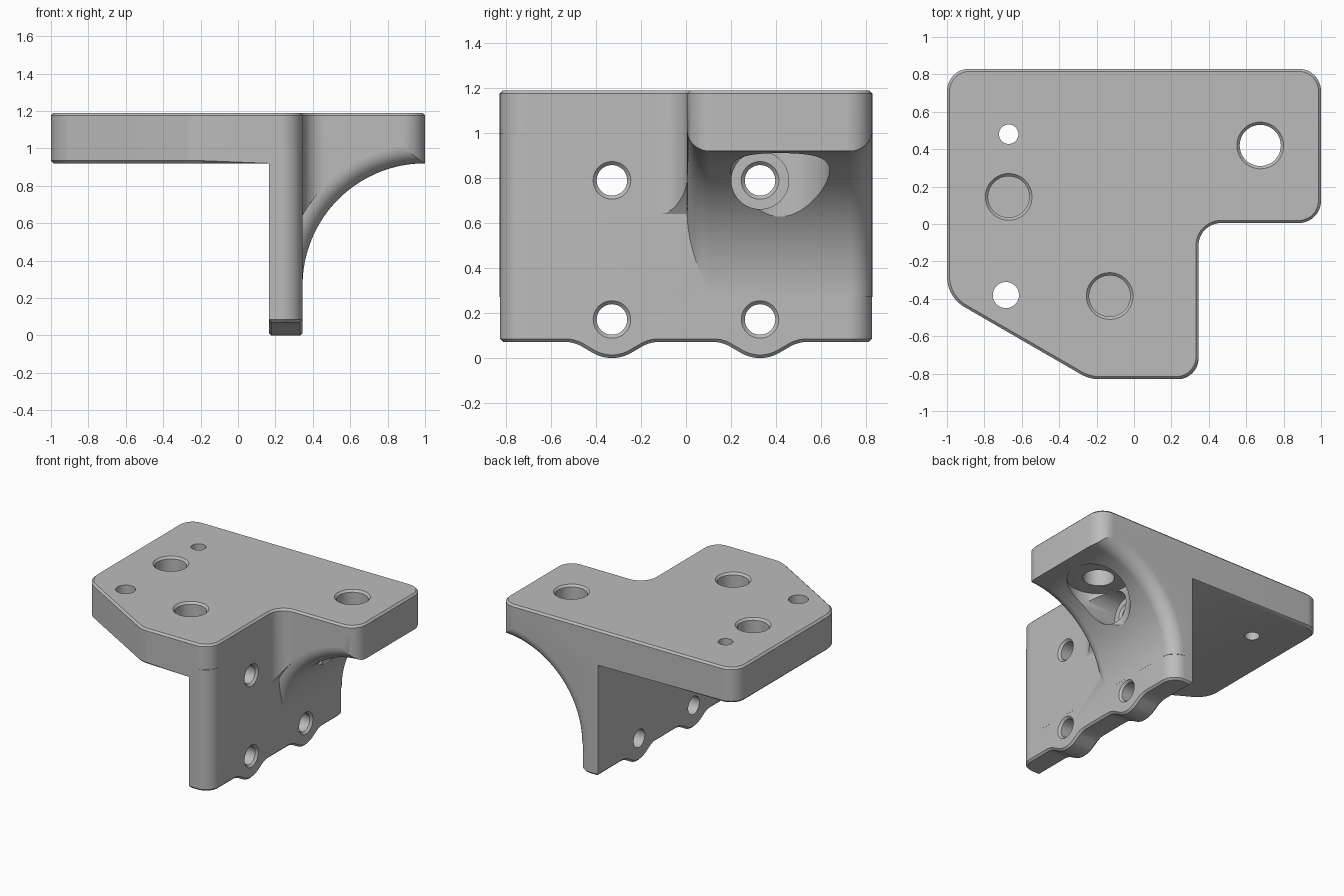
import bpy, bmesh, math
from mathutils import Matrix, Vector

cube = bpy.data.objects.get("Cube")
if cube:
    bpy.data.objects.remove(cube)

grey = bpy.data.materials.new("plain_grey")
grey.use_nodes = True
grey.diffuse_color = (0.5, 0.5, 0.5, 1)
grey.node_tree.nodes["Principled BSDF"].inputs["Base Color"].default_value = (0.5, 0.5, 0.5, 1)

TOP, UNDER = 1.19, 0.92          # plate heights
WALL_IN, WALL_OUT = 0.165, 0.345  # wall faces in x
HALF, ARM = 0.83, 0.005           # half depth, front edge of the arm
CHAMFER = 0.014
AXIS_Y = Matrix.Rotation(-math.pi / 2, 4, 'X')   # local z becomes +y
AXIS_X = Matrix.Rotation(math.pi / 2, 4, 'Y')    # local z becomes +x


def rounded(corners, steps=12):
    """Polygon with a fillet of its own radius at each (x, y, r) corner."""
    out = []
    for i, (x, y, r) in enumerate(corners):
        p = Vector((x, y))
        a = (Vector(corners[i - 1][:2]) - p).normalized()
        b = (Vector(corners[(i + 1) % len(corners)][:2]) - p).normalized()
        if r == 0:
            out.append(p)
            continue
        half = a.angle(b) / 2
        centre = p + (a + b).normalized() * r / math.sin(half)
        start = p + a * r / math.tan(half) - centre
        end = p + b * r / math.tan(half) - centre
        sweep = start.angle(end)
        for k in range(steps + 1):
            t = k / steps
            out.append(centre + (start * math.sin((1 - t) * sweep)
                                 + end * math.sin(t * sweep)) / math.sin(sweep))
    return out


def finish(name, bm):
    bmesh.ops.recalc_face_normals(bm, faces=bm.faces)
    mesh = bpy.data.meshes.new(name)
    bm.to_mesh(mesh)
    bm.free()
    mesh.materials.append(grey)
    ob = bpy.data.objects.new(name, mesh)
    bpy.context.collection.objects.link(ob)
    return ob


def prism(points, low, high, place):
    bm = bmesh.new()
    face = bm.faces.new([bm.verts.new(place(u, v, low)) for u, v in points])
    top = bmesh.ops.extrude_face_region(bm, geom=[face])['geom']
    step = Vector(place(0, 0, high)) - Vector(place(0, 0, low))
    bmesh.ops.translate(bm, verts=[g for g in top if isinstance(g, bmesh.types.BMVert)], vec=step)
    bmesh.ops.recalc_face_normals(bm, faces=bm.faces)
    return bm


def bevel(bm, test, size, segments=1):
    edges = [e for e in bm.edges if test(e, *[v.co for v in e.verts])]
    bmesh.ops.bevel(bm, geom=edges, offset=size, offset_type='OFFSET',
                    segments=segments, profile=0.5, affect='EDGES')


def lathe(name, profile, matrix, sides=48):
    """Closed turned solid from (radius, height) pairs."""
    bm = bmesh.new()
    rings = [[bm.verts.new((r * math.cos(2 * math.pi * k / sides),
                            r * math.sin(2 * math.pi * k / sides), h))
              for k in range(sides)] for r, h in profile]
    for a, b in zip(rings, rings[1:]):
        for k in range(sides):
            n = (k + 1) % sides
            bm.faces.new((a[k], a[n], b[n], b[k]))
    bm.faces.new(rings[0])
    bm.faces.new(rings[-1])
    bm.transform(matrix)
    return finish(name, bm)


def combine(target, other, operation):
    mod = target.modifiers.new(operation.lower(), 'BOOLEAN')
    mod.operation, mod.solver, mod.object = operation, 'EXACT', other
    bpy.context.view_layer.objects.active = target
    bpy.ops.object.modifier_apply(modifier=mod.name)
    bpy.data.objects.remove(other)


# Plate and gusset block, cut from one outline
outline = rounded([(-1, HALF, .12), (-1, -.39, .19), (-.238, -HALF, .2),
                   (WALL_OUT, -HALF, .12), (WALL_OUT, ARM, .12),
                   (1, ARM, .12), (1, HALF, .12)])
bm = prism(outline, 0.27, TOP, lambda u, v, w: (u, v, w))
bevel(bm, lambda e, a, b: min(a.z, b.z) > TOP - .001, CHAMFER)
bracket = finish("bracket", bm)

# Clear the space below the plate on the inner side of the wall
space = [(-2, -2), (WALL_IN, -2), (WALL_IN, 2), (-2, 2)]
combine(bracket, finish("space_cutter", prism(space, -1, UNDER, lambda u, v, w: (u, v, w))),
        'DIFFERENCE')

# Chamfer the lower rim of the plate
bm = bmesh.new()
bm.from_mesh(bracket.data)
bevel(bm, lambda e, a, b: abs(a.z - UNDER) < .001 and abs(b.z - UNDER) < .001
      and min(a.x, b.x) < WALL_IN - .001, CHAMFER)
bm.to_mesh(bracket.data)
bm.free()

# Curved underside of the gusset with rounded edges on both sides
R, ROUND = 1 - WALL_OUT, 0.1
quarter = [i * math.pi / 20 for i in range(11)]
groove = [(R + ROUND, -.25)]
groove += [(R + ROUND * (1 - math.sin(t)), ARM + ROUND * (1 - math.cos(t))) for t in quarter]
groove += [(R + ROUND * (1 - math.cos(t)), HALF - ROUND * (1 - math.sin(t))) for t in quarter]
groove += [(R + ROUND, 1)]
combine(bracket, lathe("groove_cutter", groove,
                       Matrix.Translation((1, 0, UNDER - R)) @ AXIS_Y, 160), 'DIFFERENCE')

# Wall with two rounded lobes on its lower edge
GAP = 0.0003
edge = [(-HALF + GAP, 1, 0), (-HALF + GAP, .07, 0)]
for y in (-.33, .33):
    edge += [(y - .17, .07, .15), (y, -.028, .17), (y + .17, .07, .15)]
edge += [(HALF - GAP, .07, 0), (HALF - GAP, 1, 0)]
bm = prism(rounded(edge), WALL_IN + GAP, WALL_OUT - GAP, lambda u, v, w: (w, u, v))
bevel(bm, lambda e, a, b: min(a.x, b.x) > .3 and abs(a.z - b.z) > .5, .11, 12)
bevel(bm, lambda e, a, b: max(a.z, b.z) < .08 and e.calc_face_angle(0) > 1, CHAMFER)
combine(bracket, finish("wall", bm), 'UNION')

# Access pockets below the arm hole and beside the upper wall hole
combine(bracket, lathe("pocket_cutter", [(.22, -.2), (.22, UNDER - .005)],
                       Matrix.Translation((.675, .42, 0)), 64), 'DIFFERENCE')
combine(bracket, lathe("bore_cutter", [(.128, WALL_OUT), (.128, .72)],
                       Matrix.Translation((0, .33, .79)) @ AXIS_X), 'DIFFERENCE')

# Large plate holes with chamfered rims: one through, two blind
for x, y, floor in ((.675, .42, .8), (-.67, .145, .97), (-.13, -.385, .97)):
    shape = [(.11, floor), (.11, TOP - .015), (.14, TOP + .015)]
    combine(bracket, lathe("hole_cutter", shape, Matrix.Translation((x, y, 0))), 'DIFFERENCE')

# Small through holes in the plate
for x, y, r in ((-.67, .48, .052), (-.685, -.38, .07)):
    combine(bracket, lathe("pin_cutter", [(r, .8), (r, 1.3)],
                           Matrix.Translation((x, y, 0)), 32), 'DIFFERENCE')

# Four wall holes with chamfered rims
for y in (-.33, .33):
    for z in (.17, .79):
        shape = [(.068, .1), (.068, WALL_OUT - .016), (.098, WALL_OUT + .014)]
        combine(bracket, lathe("bolt_cutter", shape,
                               Matrix.Translation((0, y, z)) @ AXIS_X, 40), 'DIFFERENCE')

# Smooth the curved faces
bpy.ops.object.select_all(action='DESELECT')
bracket.select_set(True)
bpy.context.view_layer.objects.active = bracket
bpy.ops.object.shade_smooth_by_angle(angle=math.radians(30))
